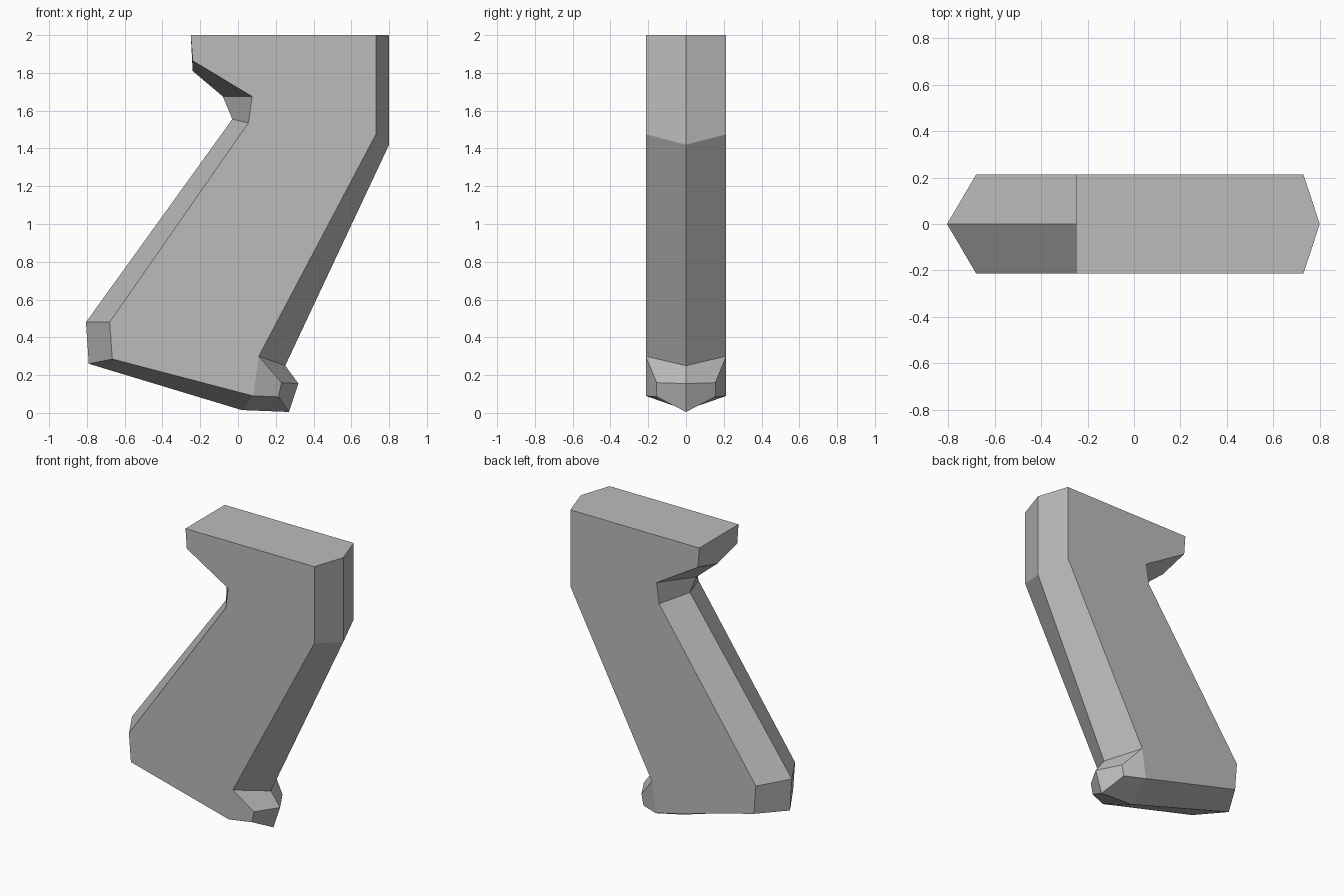
import bpy
import bmesh

cube = bpy.data.objects.get("Cube")
if cube:
    bpy.data.objects.remove(cube, do_unlink=True)

grey = bpy.data.materials.new("matte grey")
grey.use_nodes = True
colour = (0.5, 0.5, 0.5, 1)
grey.diffuse_color = colour
grey.node_tree.nodes["Principled BSDF"].inputs["Base Color"].default_value = colour

HALF = 0.213   # half thickness of the grip
TOE = 0.155    # half thickness at the narrowed heel

# Outline stations: centre ridge (x, z), side edge (x, z), side y
stations = [
    ((-.25, 2), (-.25, 2), HALF),            # top front corner
    ((-.24, 1.81), (-.24, 1.865), HALF),
    ((-.08, 1.675), (.075, 1.675), HALF),    # finger notch
    ((-.03, 1.555), (.055, 1.535), HALF),
    ((-.805, .48), (-.68, .48), HALF),       # lower front edge
    ((-.79, .26), (-.665, .285), HALF),
    ((.02, .015), (.08, .09), HALF),         # base
    ((.27, .005), (.215, .085), TOE),        # heel spur
    ((.32, .155), (.23, .16), TOE),
    ((.25, .25), (.11, .30), HALF),
    ((.8, 1.42), (.73, 1.475), HALF),        # back strap
    ((.8, 2), (.73, 2), HALF),
]

bm = bmesh.new()
ridge = [bm.verts.new((r[0], 0, r[1])) for r, s, y in stations]
for sign in (-1, 1):
    side = [bm.verts.new((s[0], sign * y, s[1])) for r, s, y in stations]
    # Bevelled strip from the ridge to the flat side
    for i in range(len(stations)):
        j = (i + 1) % len(stations)
        bm.faces.new((ridge[i], ridge[j], side[j], side[i]))
    # Flat side panel and the tapered heel facet
    bm.faces.new(side[:7] + side[9:])
    bm.faces.new(side[6:10])

bmesh.ops.remove_doubles(bm, verts=bm.verts, dist=0.0001)
# The top is one flat panel
top = [e for e in bm.edges if all(v.co.z > 1.99 and v.co.y == 0 for v in e.verts)]
bmesh.ops.dissolve_edges(bm, edges=top, use_verts=False)
bmesh.ops.recalc_face_normals(bm, faces=bm.faces)

mesh = bpy.data.meshes.new("pistol_grip")
bm.to_mesh(mesh)
bm.free()
mesh.materials.append(grey)
grip = bpy.data.objects.new("pistol_grip", mesh)
bpy.context.collection.objects.link(grip)
